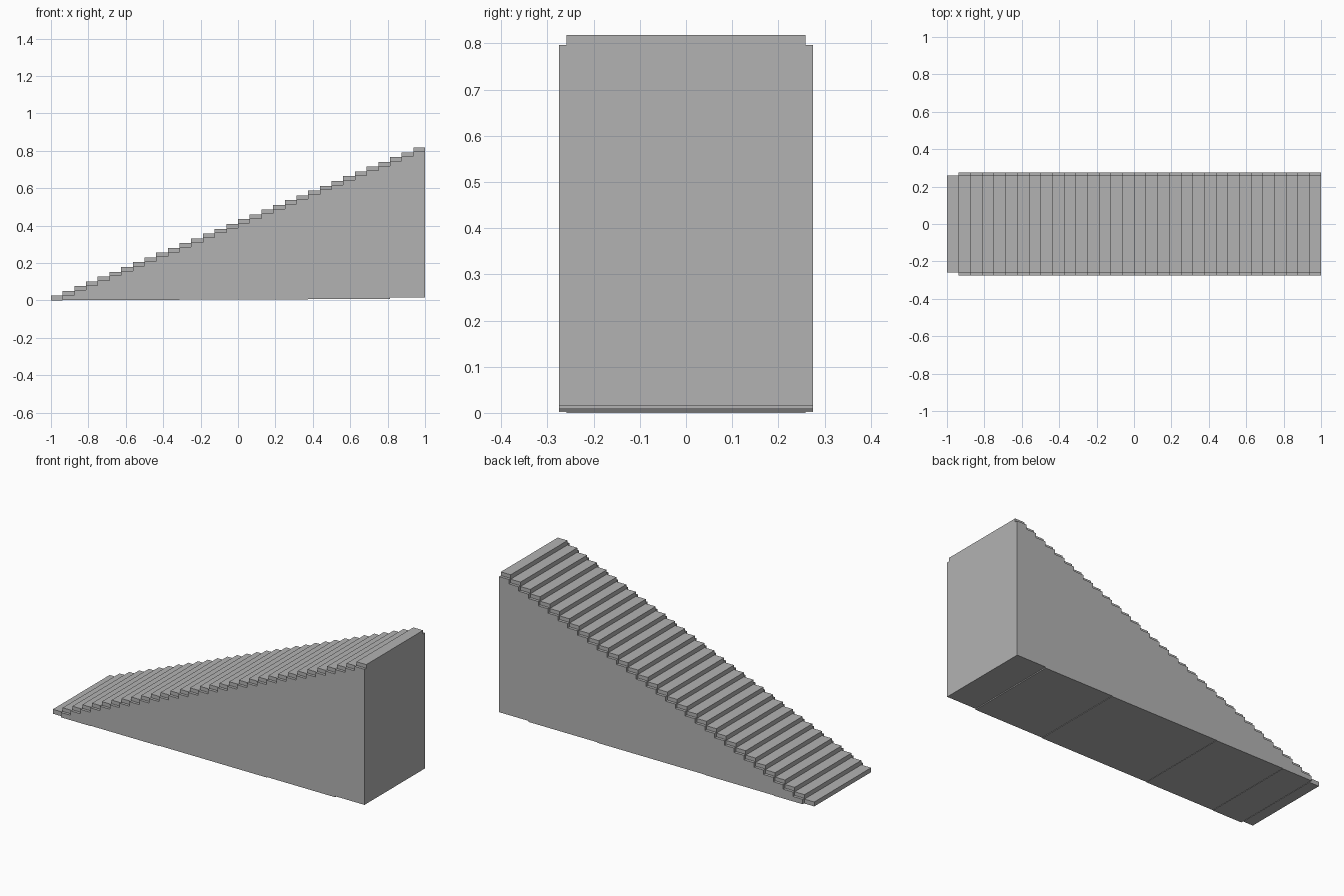
import bpy
import bmesh
from mathutils import Matrix, Vector

cube = bpy.data.objects.get("Cube")
if cube:
    bpy.data.objects.remove(cube, do_unlink=True)

STEPS = 32
RUN = 2 / STEPS            # depth of each step
HEIGHT = 0.818
RISE = HEIGHT / STEPS      # height of each step
SLAB = 0.021               # tread thickness
BODY_HALF = 0.275
TREAD_HALF = 0.259

# One plain grey for everything
GREY = (0.45, 0.45, 0.45, 1)
stone = bpy.data.materials.new("plain_grey")
stone.use_nodes = True
stone.diffuse_color = GREY
stone.node_tree.nodes["Principled BSDF"].inputs["Base Color"].default_value = GREY


def finish(name, bm):
    bmesh.ops.recalc_face_normals(bm, faces=bm.faces)
    mesh = bpy.data.meshes.new(name)
    bm.to_mesh(mesh)
    bm.free()
    mesh.materials.append(stone)
    obj = bpy.data.objects.new(name, mesh)
    bpy.context.collection.objects.link(obj)
    return obj


def underside(x):
    """Slightly stepped underside, rising toward the tall end."""
    level = 0.002
    for start, z in ((-0.75, 0.004), (-0.31, 0.006), (0.38, 0.009), (0.8, 0.015)):
        if x > start:
            level = z
    return level


# Stair body: a stepped side profile, extruded across the width
top, bottom = [], []
for i in range(1, STEPS):
    x0, x1 = -1 + i * RUN, -1 + (i + 1) * RUN
    z = (i + 1) * RISE - SLAB
    top += [(x0, z), (x1, z)]
    low = underside((x0 + x1) / 2)
    if not bottom or bottom[-1][1] != low:
        if bottom:
            bottom.append((x0, bottom[-1][1]))
        bottom.append((x0, low))
bottom.append((1, bottom[-1][1]))

bm = bmesh.new()
side = bm.faces.new([bm.verts.new((x, -BODY_HALF, z)) for x, z in bottom + top[::-1]])
wall = bmesh.ops.extrude_face_region(bm, geom=[side])
moved = [v for v in wall["geom"] if isinstance(v, bmesh.types.BMVert)]
bmesh.ops.translate(bm, verts=moved, vec=(0, 2 * BODY_HALF, 0))
finish("stair_body", bm)

# Treads: narrower slabs on each step, the lowest resting on the ground
bm = bmesh.new()
for i in range(STEPS):
    z1 = (i + 1) * RISE
    z0 = z1 - SLAB if i else 0
    place = Matrix.Translation(Vector((-1 + (i + 0.5) * RUN, 0, (z0 + z1) / 2)))
    size = Matrix.Diagonal((RUN, 2 * TREAD_HALF, z1 - z0, 1))
    bmesh.ops.create_cube(bm, size=1, matrix=place @ size)
finish("stair_treads", bm)
